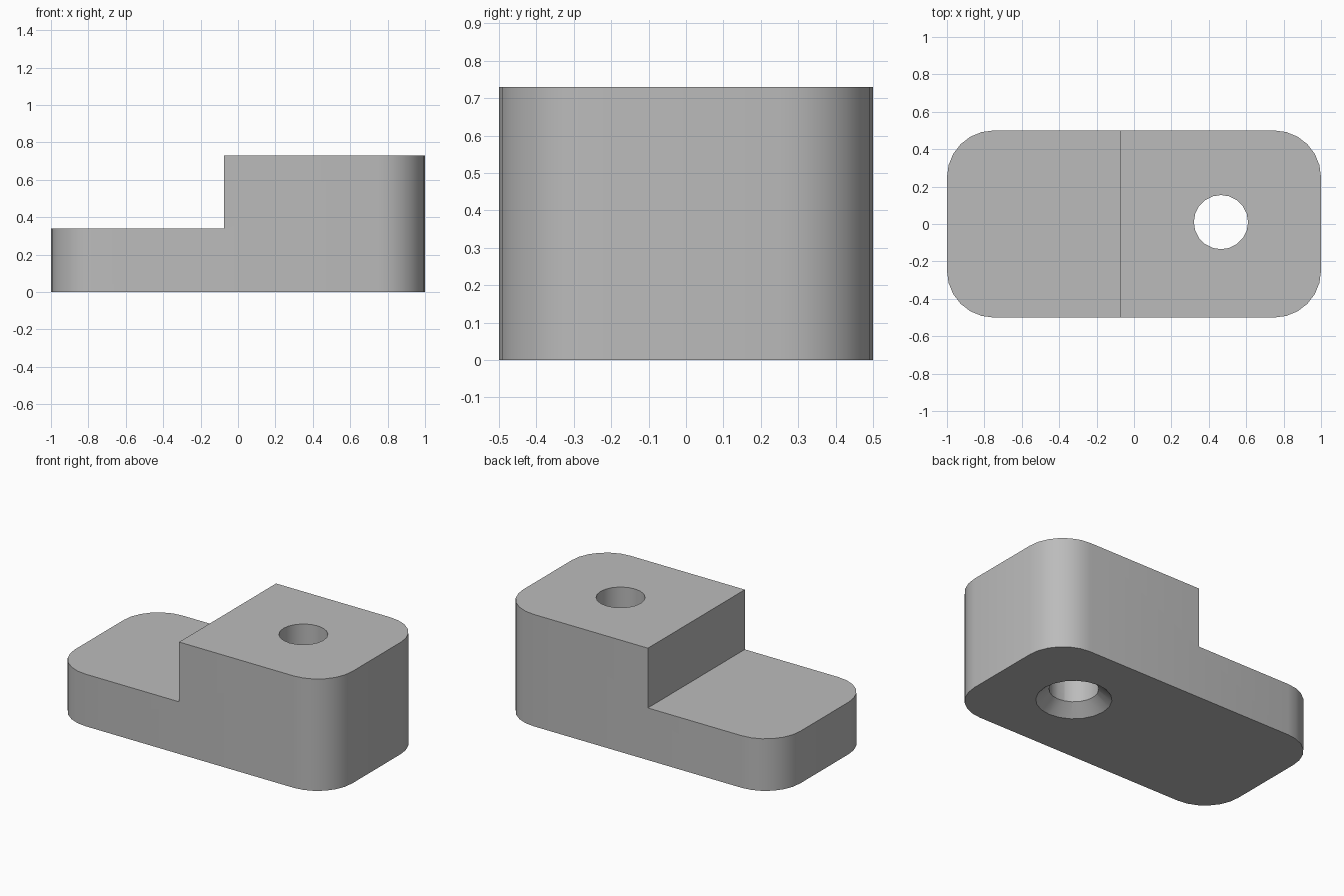
import bpy
import bmesh
import math
from mathutils import Matrix, Vector

LENGTH, WIDTH, HEIGHT = 2.0, 1.0, 0.73
STEP_X, STEP_Z = -0.075, 0.34
CORNER_RADIUS = 0.25
HOLE = Vector((0.465, 0.01, 0))
HOLE_RADIUS, SINK_RADIUS, SINK_DEPTH = 0.145, 0.222, 0.07
SIDES = 20

if "Cube" in bpy.data.objects:
    bpy.data.objects.remove(bpy.data.objects["Cube"])

grey = bpy.data.materials.new("plain grey")
grey.use_nodes = True
colour = (0.5, 0.5, 0.5, 1)
grey.diffuse_color = colour
grey.node_tree.nodes["Principled BSDF"].inputs["Base Color"].default_value = colour


def add_object(name, bm):
    mesh = bpy.data.meshes.new(name)
    bmesh.ops.recalc_face_normals(bm, faces=bm.faces)
    bm.to_mesh(mesh)
    bm.free()
    mesh.materials.append(grey)
    obj = bpy.data.objects.new(name, mesh)
    bpy.context.collection.objects.link(obj)
    return obj


def box(low, high):
    bm = bmesh.new()
    low, high = Vector(low), Vector(high)
    bmesh.ops.create_cube(bm, size=1, matrix=Matrix.Translation((low + high) / 2)
                          @ Matrix.Diagonal((*(high - low), 1)))
    return bm


def cone(r_low, r_high, z_low, z_high):
    bm = bmesh.new()
    centre = HOLE + Vector((0, 0, (z_low + z_high) / 2))
    bmesh.ops.create_cone(bm, cap_ends=True, segments=SIDES, radius1=r_low,
                          radius2=r_high, depth=z_high - z_low,
                          matrix=Matrix.Translation(centre))
    return bm


def cut(target, name, bm):
    cutter = add_object(name, bm)
    cutter.hide_render = True
    mod = target.modifiers.new(name, "BOOLEAN")
    mod.operation, mod.solver, mod.object = "DIFFERENCE", "EXACT", cutter
    bpy.ops.object.modifier_apply(modifier=mod.name)
    bpy.data.objects.remove(cutter)


# Full-height block with rounded upright corners
bm = box((-LENGTH / 2, -WIDTH / 2, 0), (LENGTH / 2, WIDTH / 2, HEIGHT))
uprights = [e for e in bm.edges if abs(e.verts[0].co.z - e.verts[1].co.z) > 0.1]
bmesh.ops.bevel(bm, geom=uprights, offset=CORNER_RADIUS, segments=6,
                profile=0.5, affect="EDGES")
block = add_object("stepped_block", bm)
bpy.ops.object.select_all(action="DESELECT")
bpy.context.view_layer.objects.active = block
block.select_set(True)

# Lower step, through hole and countersink underneath
cut(block, "step_cutter", box((-2, -1, STEP_Z), (STEP_X, 1, 1)))
cut(block, "hole_cutter", cone(HOLE_RADIUS, HOLE_RADIUS, -0.1, 1))
slope = (SINK_RADIUS - HOLE_RADIUS) / SINK_DEPTH
margin = 0.02
cut(block, "countersink_cutter",
    cone(SINK_RADIUS + slope * margin, HOLE_RADIUS - slope * margin,
         -margin, SINK_DEPTH + margin))

bpy.ops.object.shade_smooth_by_angle(angle=math.radians(30))
